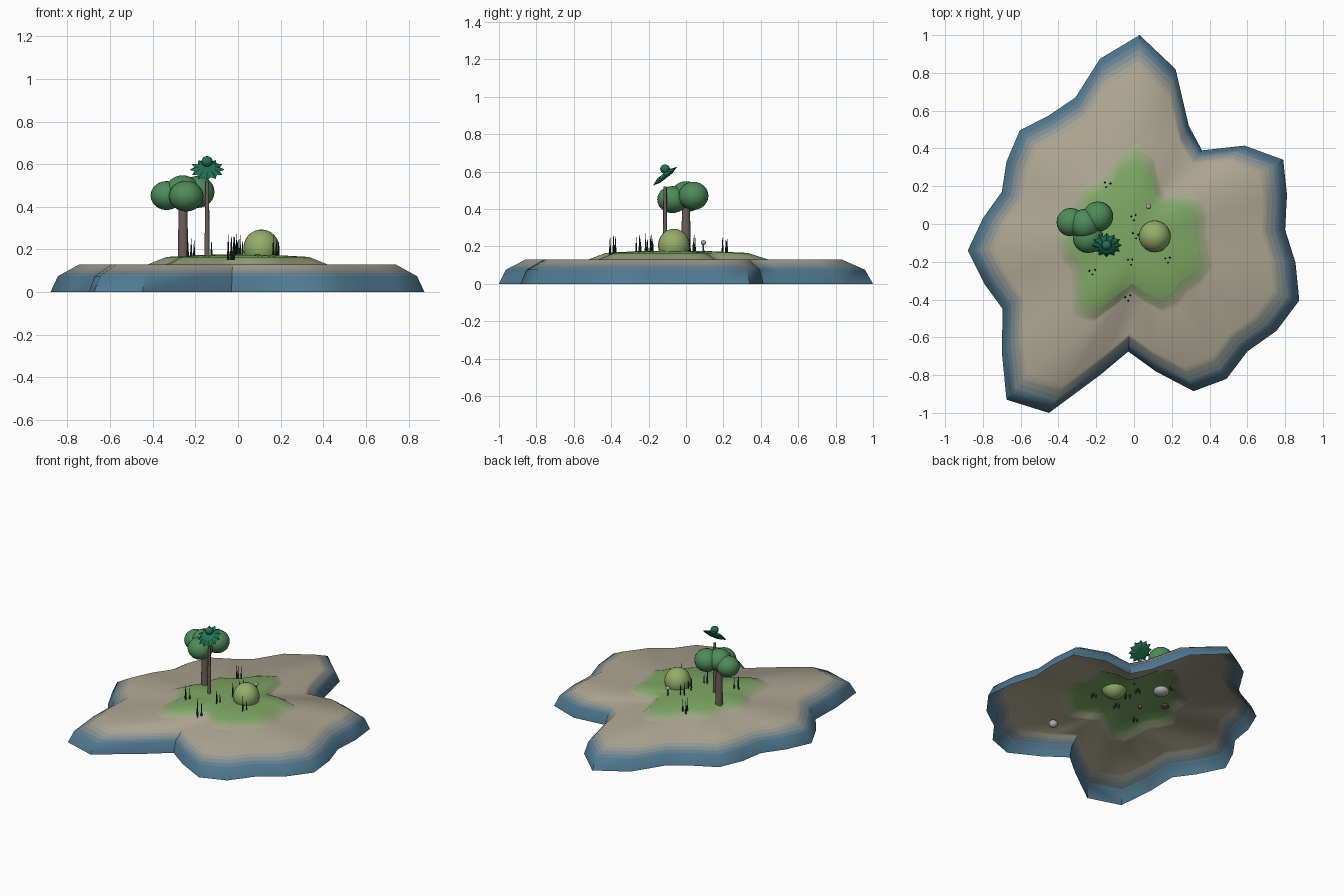
import bpy, bmesh, math, random
from mathutils import Matrix, Vector

if "Cube" in bpy.data.objects:
    bpy.data.objects.remove(bpy.data.objects["Cube"])

random.seed(4)


def mat(name, rgb):
    m = bpy.data.materials.new(name)
    m.diffuse_color = (*rgb, 1)
    m.use_nodes = True
    m.node_tree.nodes["Principled BSDF"].inputs["Base Color"].default_value = m.diffuse_color
    return m


BLUE, SAND, GREEN = (.08, .19, .28), (.43, .39, .29), (.21, .39, .13)
bark = mat("bark", (.16, .115, .10))
leaf = mat("leaf", (.075, .26, .10))
fan = mat("fan_leaf", (.015, .17, .085))
bush_m = mat("bush_leaf", (.30, .42, .14))
blade_m = mat("blade", (.012, .045, .018))
stone = mat("stone", (.42, .42, .42))


def finish(name, bm, mats, angle=None):
    me = bpy.data.meshes.new(name)
    bm.to_mesh(me)
    bm.free()
    for m in mats:
        me.materials.append(m)
    ob = bpy.data.objects.new(name, me)
    bpy.context.collection.objects.link(ob)
    if angle:
        bpy.ops.object.select_all(action='DESELECT')
        ob.select_set(True)
        bpy.context.view_layer.objects.active = ob
        bpy.ops.object.shade_smooth_by_angle(angle=math.radians(angle))
    return ob


def blobs(name, m, items):
    """Stretched balls: (x, y, z, horizontal radius, vertical radius)."""
    bm = bmesh.new()
    for x, y, z, r, h in items:
        bmesh.ops.create_uvsphere(bm, u_segments=20, v_segments=12, radius=1,
                                  matrix=Matrix.Translation((x, y, z)) @ Matrix.Diagonal((r, r, h, 1)))
    return finish(name, bm, [m], 60)


def post(name, m, x, y, z0, z1, r0, r1, sides=10):
    bm = bmesh.new()
    bmesh.ops.create_cone(bm, cap_ends=True, segments=sides, radius1=r0, radius2=r1, depth=z1 - z0,
                          matrix=Matrix.Translation((x, y, (z0 + z1) / 2)))
    return finish(name, bm, [m], 50)


# Island: one open shell, coastline scaled inward through a height profile
coast = [(.03, 1), (.22, .82), (.29, .52), (.36, .39), (.585, .415), (.79, .34), (.81, .155),
         (.80, -.03), (.855, -.205), (.875, -.405), (.755, -.565), (.60, -.675), (.49, -.82),
         (.315, -.885), (.115, -.78), (-.03, -.675), (-.18, -.80), (-.45, -1), (-.675, -.93),
         (-.70, -.675), (-.695, -.45), (-.79, -.32), (-.88, -.14), (-.80, .03), (-.70, .17),
         (-.675, .33), (-.605, .495), (-.45, .575), (-.31, .67), (-.18, .875)]
centre = Vector((0, -.08, 0))
# Profile stations: scale, height, colour; extra steps make the colour fade
stations = [(1, 0, BLUE, 1), (.96, .075, BLUE, 4), (.845, .13, SAND, 1),
            (.48, .13, SAND, 4), (.38, .165, GREEN, 1), (.18, .175, GREEN, 0)]
rings, colours = [], []
for a, b in zip(stations, stations[1:]):
    for k in range(a[3]):
        t, tc = k / a[3], (k + .5) / a[3]
        rings.append((a[0] + (b[0] - a[0]) * t, a[1] + (b[1] - a[1]) * t))
        colours.append(tuple(p + (q - p) * tc for p, q in zip(a[2], b[2])))
rings.append(stations[-1][:2])
colours.append(GREEN)

bm = bmesh.new()
loops = [[bm.verts.new((centre.x + (x - centre.x) * s, centre.y + (y - centre.y) * s, z))
          for x, y in coast] for s, z in rings]
n = len(coast)
peak = bm.verts.new((centre.x, centre.y, .176))
for k, lo in enumerate(loops):
    for i in range(n):
        j = (i + 1) % n
        if k + 1 < len(loops):
            f = bm.faces.new((lo[j], lo[i], loops[k + 1][i], loops[k + 1][j]))
        else:
            f = bm.faces.new((lo[j], lo[i], peak))
        f.material_index = k
finish("island", bm, [mat("ground_%d" % k, c) for k, c in enumerate(colours)], 50)

# Broad tree
post("broad_tree_trunk", bark, -.258, 0, .155, .43, .026, .021)
blobs("broad_tree_crown", leaf, [(-.26, 0, .475, .08, .073), (-.335, .01, .453, .075, .068),
                                 (-.19, .04, .47, .08, .075), (-.243, -.073, .45, .081, .072)])

# Slender tree with a tilted, toothed leaf fan
post("slender_tree_trunk", bark, -.145, -.112, .155, .52, .012, .009, 8)
bm = bmesh.new()
tilt = Matrix.Translation((-.145, -.112, .575)) @ Matrix.Rotation(math.radians(38), 4, 'X')
teeth = 24
rim = []
for i in range(teeth):
    a = 2 * math.pi * i / teeth
    r = .082 if i % 2 == 0 else .062
    rim.append(bm.verts.new(tilt @ Vector((r * math.cos(a), r * math.sin(a), 0))))
for h in (.016, -.012):
    inner = [bm.verts.new(tilt @ Vector((.04 * math.cos(2 * math.pi * i / teeth),
                                         .04 * math.sin(2 * math.pi * i / teeth), h)))
             for i in range(teeth)]
    for i in range(teeth):
        j = (i + 1) % teeth
        bm.faces.new((rim[i], rim[j], inner[j], inner[i]))
    bm.faces.new(inner)
bmesh.ops.recalc_face_normals(bm, faces=bm.faces)
finish("slender_tree_fan", bm, [fan])
blobs("slender_tree_bud", fan, [(-.145, -.112, .613, .026, .025)])

# Round bush
blobs("bush", bush_m, [(.11, -.065, .205, .085, .089)])

# Tiny mushroom
post("mushroom_stem", bark, .077, .093, .155, .215, .005, .004, 6)
blobs("mushroom_cap", stone, [(.077, .093, .22, .014, .013)])

# Stones buried just under the ground
blobs("buried_stones", stone, [(.22, -.54, .095, .028, .026), (-.06, .2, .11, .05, .03)])

# Grass tufts: three thin blades each
bm = bmesh.new()
for x, y in [(-.14, .21), (0, .035), (.005, -.06), (-.02, -.20), (.18, -.19), (-.22, -.25), (-.03, -.39)]:
    for k in range(3):
        a = 2.1 * k + random.uniform(0, 1)
        h = random.uniform(.09, .125)
        bmesh.ops.create_cone(bm, cap_ends=True, segments=4, radius1=.007, radius2=.0005, depth=h,
                              matrix=Matrix.Translation((x + .016 * math.cos(a), y + .016 * math.sin(a),
                                                         .15 + h / 2)))
finish("grass_tufts", bm, [blade_m])
